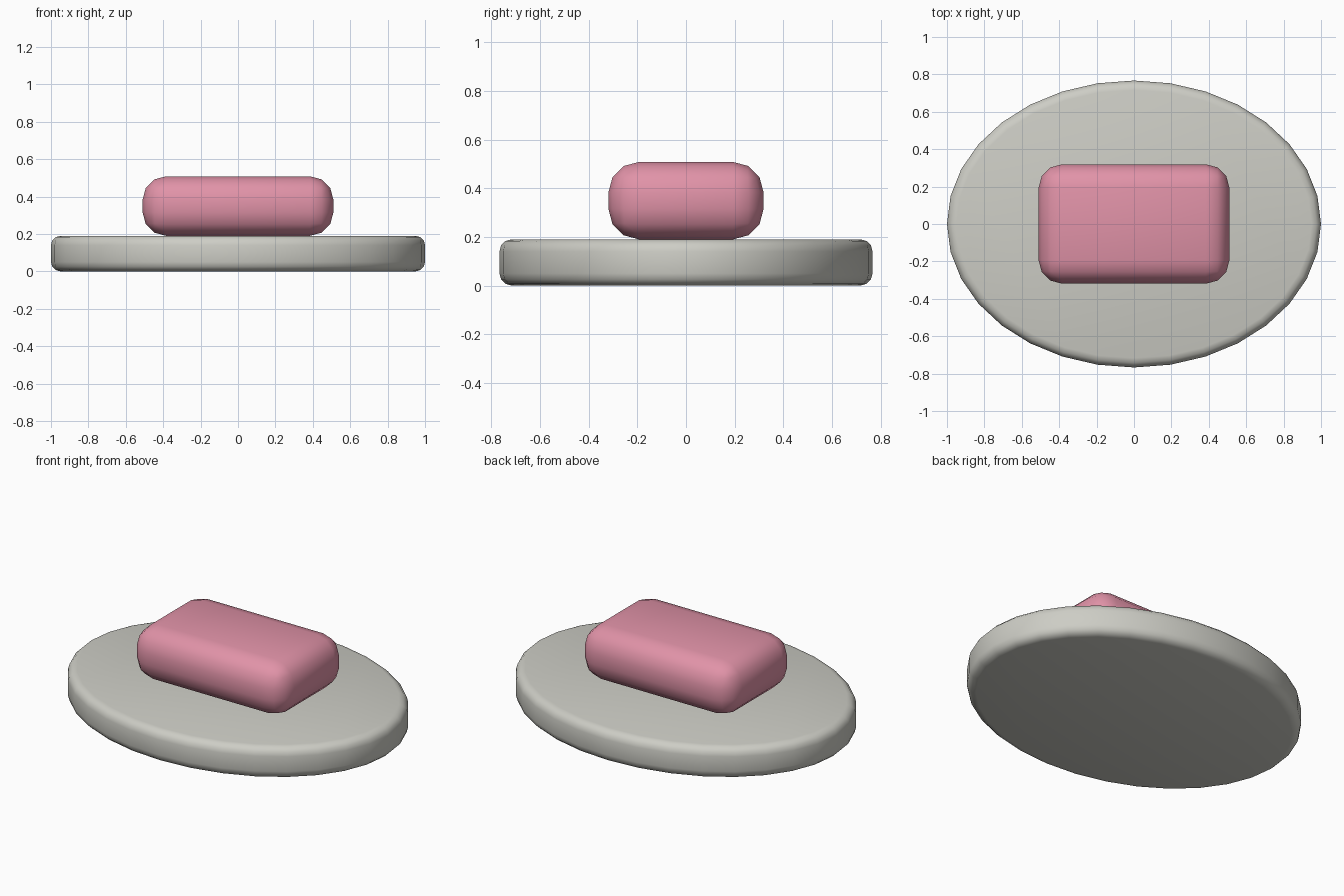
import bpy, math

if "Cube" in bpy.data.objects:
    bpy.data.objects.remove(bpy.data.objects["Cube"])


def material(name, rgb):
    m = bpy.data.materials.new(name)
    m.diffuse_color = (*rgb, 1)
    m.use_nodes = True
    m.node_tree.nodes["Principled BSDF"].inputs["Base Color"].default_value = m.diffuse_color
    return m


def finish(name, mat, bevel, segments):
    # rounded edges and smooth shading for the active primitive
    o = bpy.context.object
    o.name = name
    bpy.ops.object.transform_apply(location=False, rotation=False, scale=True)
    o.data.materials.append(mat)
    b = o.modifiers.new("rounded_edges", 'BEVEL')
    b.width = bevel
    b.segments = segments
    b.limit_method = 'ANGLE'
    b.angle_limit = math.radians(40)
    bpy.ops.object.modifier_apply(modifier=b.name)
    bpy.ops.object.shade_smooth_by_angle(angle=math.radians(40))
    return o


ceramic = material("pale_grey", (0.61, 0.61, 0.56))
pink = material("pink", (0.75, 0.29, 0.39))

# oval dish
bpy.ops.mesh.primitive_cylinder_add(vertices=32, radius=1, depth=0.19, location=(0, 0, 0.095))
bpy.context.object.scale = (1, 0.767, 1)
finish("dish", ceramic, 0.05, 3)

# soap bar resting on the dish
bpy.ops.mesh.primitive_cube_add(size=1, location=(0, 0, 0.349))
bpy.context.object.scale = (1.02, 0.638, 0.318)
finish("soap_bar", pink, 0.125, 3)
